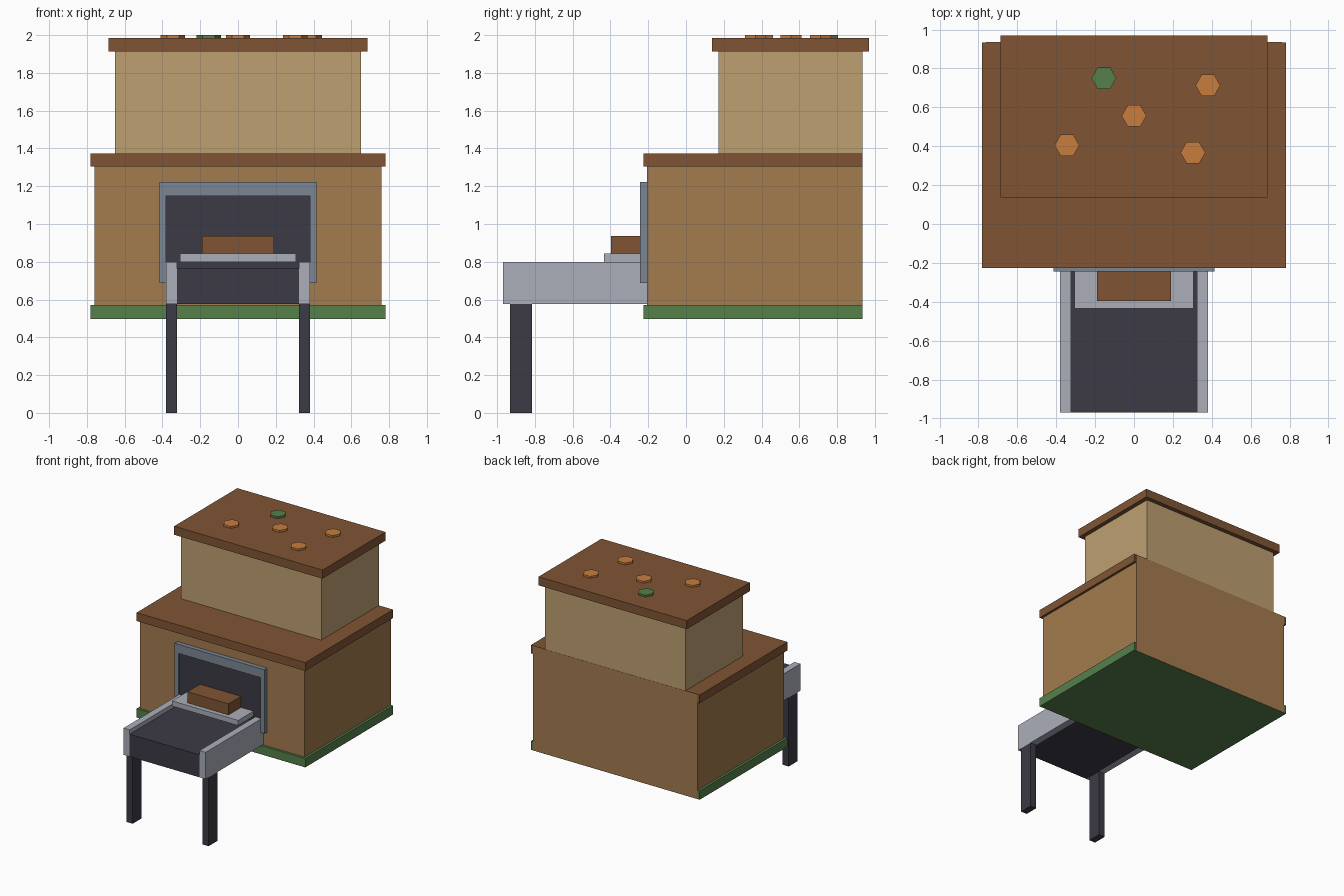
import bpy
import bmesh
from mathutils import Matrix, Vector

default_cube = bpy.data.objects.get("Cube")
if default_cube:
    bpy.data.objects.remove(default_cube, do_unlink=True)


def to_linear(channel):
    return channel / 12.92 if channel <= 0.04045 else ((channel + 0.055) / 1.055) ** 2.4


def make_material(name, hex_code):
    color = [to_linear(byte / 255) for byte in bytes.fromhex(hex_code)] + [1.0]
    material = bpy.data.materials.new(name)
    material.use_nodes = True
    material.diffuse_color = color
    material.node_tree.nodes["Principled BSDF"].inputs["Base Color"].default_value = color
    return material


wood = make_material("warm wood", "A47B4E")
tan = make_material("pale tan", "BEA072")
brown = make_material("dark brown", "805534")
green = make_material("leaf green", "55804B")
steel = make_material("blue steel", "7C8793")
pale_metal = make_material("pale metal", "ABAFBA")
charcoal = make_material("charcoal", "3C3A45")
orange = make_material("orange", "C87D3D")


def add_object(name, bm, material):
    mesh = bpy.data.meshes.new(name)
    bm.to_mesh(mesh)
    bm.free()
    mesh.materials.append(material)
    obj = bpy.data.objects.new(name, mesh)
    bpy.context.collection.objects.link(obj)
    return obj


def box(name, material, x_range, y_range, z_range):
    """Box spanning the given range on each axis."""
    spans = (x_range, y_range, z_range)
    center = Vector([(low + high) / 2 for low, high in spans])
    size = Vector([high - low for low, high in spans])
    bm = bmesh.new()
    bmesh.ops.create_cube(bm, size=1, matrix=Matrix.Translation(center) @ Matrix.Diagonal(size).to_4x4())
    return add_object(name, bm, material)


def centered_box(name, material, half_width, y_range, z_range):
    return box(name, material, (-half_width, half_width), y_range, z_range)


def box_pair(name, material, inner, outer, y_range, z_range):
    """Matching boxes on the left (+x) and right (-x)."""
    box("left_" + name, material, (inner, outer), y_range, z_range)
    box("right_" + name, material, (-outer, -inner), y_range, z_range)


# Shared levels
front, back = -0.207, 0.934
base_bottom, shelf_top = 0.497, 1.374
lid_top = 1.984
tray_front, tray_bottom, tray_top = -0.97, 0.576, 0.8
trim_front = front - 0.019

# Main body: its back face stands just proud of the trims
centered_box("body", wood, 0.761, (front, back + 0.001), (base_bottom + 0.002, shelf_top - 0.002))
centered_box("base_trim", green, 0.781, (trim_front, back), (base_bottom, 0.571))
centered_box("shelf", brown, 0.781, (trim_front, back), (1.304, shelf_top))

# Upper block and lid
centered_box("upper_block", tan, 0.65, (0.173, back), (shelf_top, 1.912))
centered_box("lid", brown, 0.686, (0.137, 0.97), (1.912, lid_top))

# Opening and its frame
frame_y = (front - 0.037, front)
frame_inner, frame_outer, opening_top = 0.38, 0.415, 1.147
centered_box("frame_top", steel, frame_outer, frame_y, (opening_top, 1.223))
box_pair("frame_side", steel, frame_inner, frame_outer, frame_y, (0.688, opening_top))
centered_box("opening", charcoal, frame_inner, (front - 0.025, front), (0.688, opening_top))

# Tray with side rails and legs
rail_inner, rail_outer = 0.323, 0.38
centered_box("tray_floor", charcoal, rail_inner, (tray_front, front), (tray_bottom, 0.764))
box_pair("tray_rail", pale_metal, rail_inner, rail_outer, (tray_front, front), (tray_bottom, tray_top))
box_pair("leg", charcoal, rail_inner, rail_outer, (-0.931, -0.815), (0, tray_bottom))

# Plate and block resting in the mouth
plate_top = 0.843
centered_box("plate", pale_metal, 0.306, (-0.435, front), (tray_top, plate_top))
centered_box("block", brown, 0.19, (-0.397, front), (plate_top, 0.936))


# Hexagonal studs on the lid
def stud(name, material, x, y):
    bm = bmesh.new()
    height = 2 - lid_top
    bmesh.ops.create_cone(bm, cap_ends=True, segments=6, radius1=0.064, radius2=0.064, depth=height,
                          matrix=Matrix.Translation((x, y, lid_top + height / 2)))
    # Turn so that corners point along x
    corner = max(bm.verts, key=lambda v: v.co.x)
    if abs(corner.co.y - y) > 0.01:
        bmesh.ops.rotate(bm, verts=bm.verts, cent=(x, y, 0), matrix=Matrix.Rotation(0.5236, 3, "Z"))
    add_object(name, bm, material)


stud("green_stud", green, -0.155, 0.75)
orange_spots = [(0.38, 0.713), (0, 0.556), (-0.345, 0.405), (0.303, 0.367)]
for number, (x, y) in enumerate(orange_spots, start=1):
    stud(f"orange_stud_{number}", orange, x, y)
